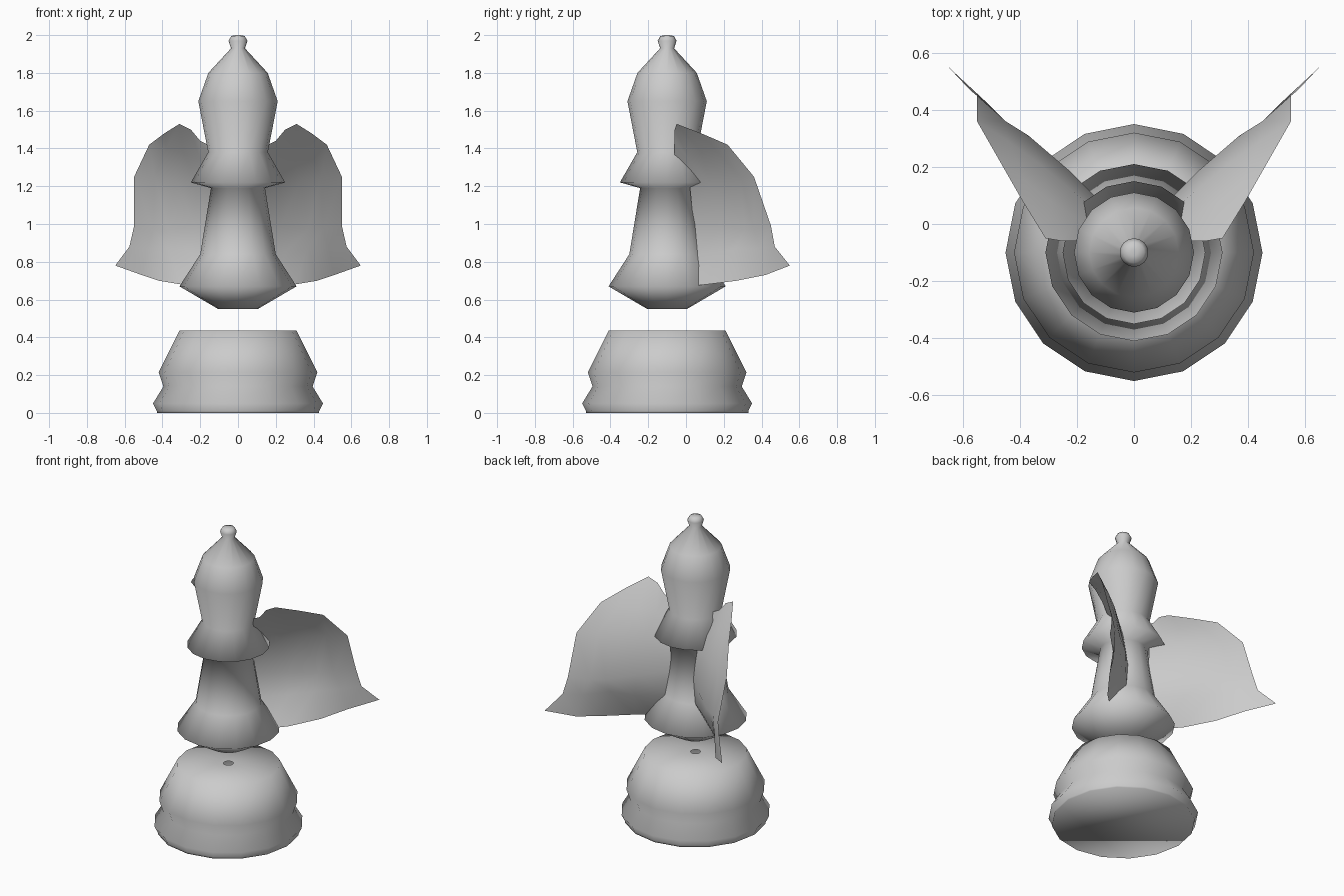
import bpy, bmesh
from math import sin, cos, pi

if "Cube" in bpy.data.objects:
    bpy.data.objects.remove(bpy.data.objects["Cube"])

AXIS_Y = -0.10
SIDES = 16


def finish(bm, name):
    bmesh.ops.recalc_face_normals(bm, faces=bm.faces)
    mesh = bpy.data.meshes.new(name)
    bm.to_mesh(mesh)
    bm.free()
    for p in mesh.polygons:
        p.use_smooth = True
    obj = bpy.data.objects.new(name, mesh)
    bpy.context.collection.objects.link(obj)
    return obj


def lathe(name, profile, cap_bottom=True, cap_top=True):
    bm = bmesh.new()
    rings = []
    for r, z in profile:
        rings.append([bm.verts.new((r * cos(2 * pi * i / SIDES),
                                    AXIS_Y + r * sin(2 * pi * i / SIDES), z))
                      for i in range(SIDES)])
    for a, b in zip(rings, rings[1:]):
        for i in range(SIDES):
            j = (i + 1) % SIDES
            bm.faces.new((a[i], a[j], b[j], b[i]))
    if cap_bottom:
        bm.faces.new(rings[0][::-1])
    if cap_top:
        bm.faces.new(rings[-1])
    return finish(bm, name)


# Base with a flat top and a small open pinhole
lathe("base", [(0.43, 0), (0.43, 0.01), (0.45, 0.05), (0.395, 0.14),
               (0.42, 0.215), (0.31, 0.435), (0.03, 0.435)], cap_top=False)

# Floating body: flared foot, collar, head and knob
lathe("body", [(0.105, 0.55), (0.31, 0.67), (0.20, 0.84), (0.143, 1.19),
               (0.25, 1.22), (0.158, 1.38), (0.21, 1.65), (0.157, 1.80),
               (0.037, 1.93), (0.05, 1.97), (0.036, 1.995), (0.012, 2.0)])

# Wing sheet: rows from bottom to top, each from root to outer edge
WING = [
    [(.20, .02, .67), (.30, .11, .68), (.42, .27, .70), (.51, .42, .73), (.65, .55, .78)],
    [(.10, .05, .84), (.25, .18, .85), (.37, .26, .87), (.48, .39, .87), (.575, .47, .88)],
    [(.08, .04, 1.0), (.23, .19, .99), (.37, .31, .97), (.45, .36, .97), (.55, .45, .99)],
    [(.10, .02, 1.2), (.22, .12, 1.22), (.33, .21, 1.24), (.44, .29, 1.25), (.55, .36, 1.25)],
    [(.12, -.06, 1.30), (.20, .02, 1.34), (.29, .08, 1.38), (.38, .15, 1.40), (.47, .22, 1.42)],
    [(.12, -.06, 1.40), (.20, -.06, 1.44), (.25, -.06, 1.50), (.31, -.05, 1.53), (.39, .08, 1.48)],
]


def wing(name, side):
    bm = bmesh.new()
    grid = [[bm.verts.new((side * x, y, z)) for x, y, z in row] for row in WING]
    for a, b in zip(grid, grid[1:]):
        for i in range(len(a) - 1):
            bm.faces.new((a[i], a[i + 1], b[i + 1], b[i]))
    return finish(bm, name)


wing("wing_right", 1)
wing("wing_left", -1)
